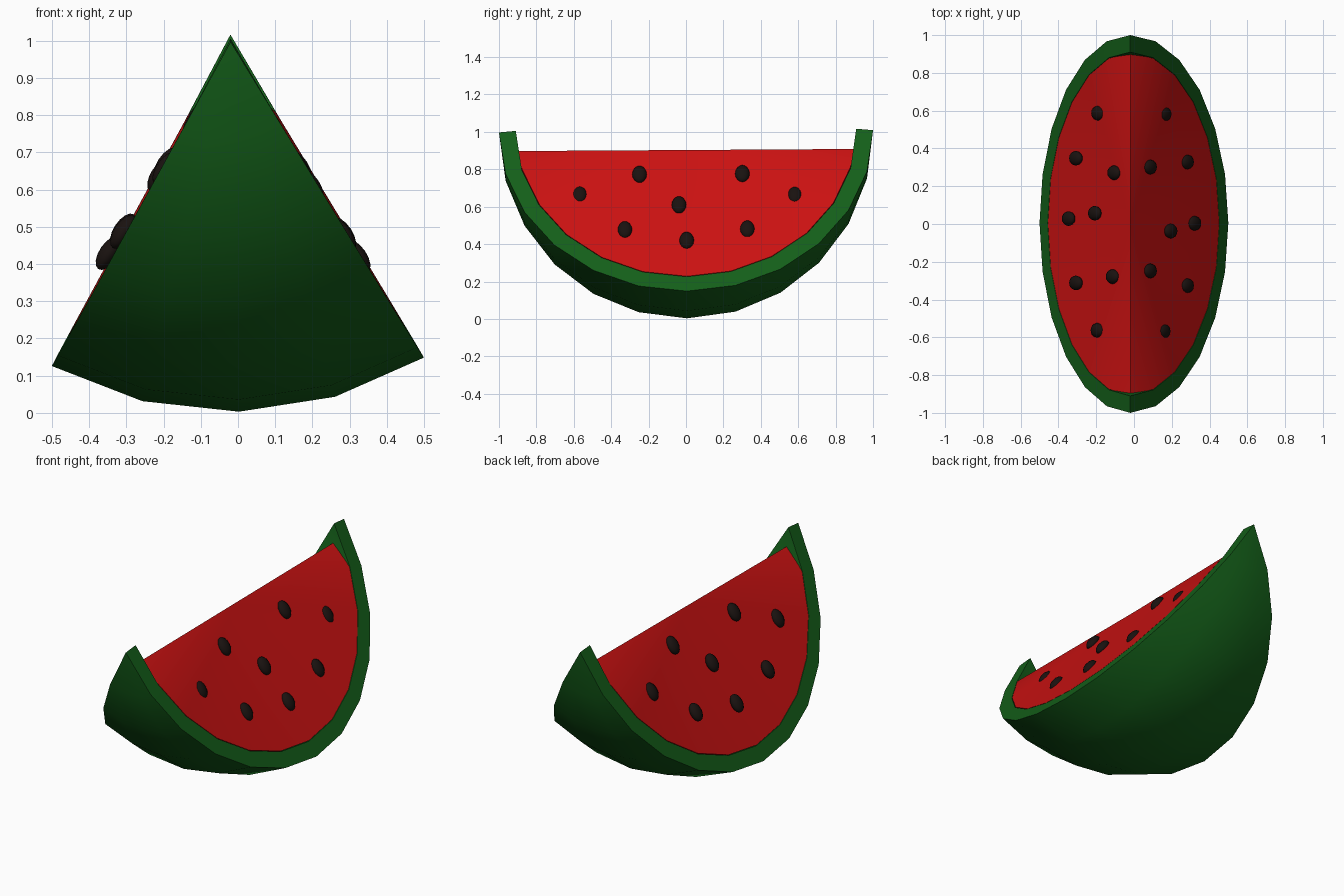
import bpy, bmesh
from math import sin, cos, radians, pi
from mathutils import Matrix, Euler, Vector

if "Cube" in bpy.data.objects:
    bpy.data.objects.remove(bpy.data.objects["Cube"])

RINGS, ARCS, HALF = 12, 4, radians(30)
# whole slice leans very slightly
PLACE = Matrix.Translation((-0.02, 0, 1.003)) @ Euler((radians(0.35), radians(-1.3), 0)).to_matrix().to_4x4()


def material(name, rgb):
    m = bpy.data.materials.new(name)
    m.diffuse_color = (*rgb, 1)
    m.use_nodes = True
    m.node_tree.nodes["Principled BSDF"].inputs["Base Color"].default_value = m.diffuse_color
    return m


def finish(name, bm, mat, angle):
    bmesh.ops.recalc_face_normals(bm, faces=bm.faces[:])
    bm.transform(PLACE)
    me = bpy.data.meshes.new(name)
    bm.to_mesh(me)
    bm.free()
    me.materials.append(mat)
    ob = bpy.data.objects.new(name, me)
    bpy.context.collection.objects.link(ob)
    bpy.ops.object.select_all(action='DESELECT')
    ob.select_set(True)
    bpy.context.view_layer.objects.active = ob
    bpy.ops.object.shade_smooth_by_angle(angle=radians(angle))
    return ob


def shell(bm, r, pole_z=0.0):
    """Wedge of a sphere; returns the two cut edges as vertex rows, pole to pole."""
    poles = [bm.verts.new((0, s * r, pole_z)) for s in (-1, 1)]
    rows = []
    for j in range(ARCS + 1):
        a = -HALF + 2 * HALF * j / ARCS
        mid = []
        for i in range(1, RINGS):
            t = pi * i / RINGS
            mid.append(bm.verts.new((r * sin(t) * sin(a), -r * cos(t), -r * sin(t) * cos(a))))
        rows.append([poles[0], *mid, poles[1]])
    for a, b in zip(rows, rows[1:]):
        for i in range(RINGS):
            bm.faces.new(list(dict.fromkeys((a[i], a[i + 1], b[i + 1], b[i]))))
    return rows[0], rows[-1]


green = material("rind_green", (0.007, 0.115, 0.01))
red = material("flesh_red", (0.6, 0.006, 0.006))
black = material("seed_black", (0.01, 0.006, 0.005))

# rind: outer and inner shell joined along the cut
bm = bmesh.new()
outer = shell(bm, 1.0)
inner = shell(bm, 0.91, 0.008)
for o, n in zip(outer, inner):
    for i in range(RINGS):
        bm.faces.new((o[i], o[i + 1], n[i + 1], n[i]))
finish("rind", bm, green, 30)

# flesh: shell with lowered ridge, cut faces fanned from the ridge centre
bm = bmesh.new()
edges = shell(bm, 0.907, -0.1)
centre = bm.verts.new((0, 0, -0.1))
for row in edges:
    for i in range(RINGS):
        bm.faces.new((centre, row[i], row[i + 1]))
finish("flesh", bm, red, 30)

# seeds: (y, distance from the ridge axis) on each cut face
SEEDS = {
    1: [(-.57, .38), (-.25, .25), (-.04, .447), (.3, .25), (.58, .39),
        (-.33, .605), (.325, .605), (0, .675)],
    -1: [(.585, .379), (.345, .59), (.27, .225), (.025, .66), (.055, .41),
         (-.315, .59), (-.28, .24), (-.565, .385)],
}
OFFSET = {1: (-.038, .038), -1: (-.045, .085)}
for side, spots in SEEDS.items():
    bm = bmesh.new()
    base, slope = OFFSET[side]
    along = Vector((side * sin(HALF), 0, -cos(HALF)))
    out = Vector((side * cos(HALF), 0, sin(HALF)))
    for y, d in spots:
        pos = along * d + out * (base + slope * d) + Vector((0, y, 0))
        turn = Matrix.Rotation(-side * (HALF + slope), 4, 'Y')
        bmesh.ops.create_uvsphere(
            bm, u_segments=12, v_segments=8, radius=1,
            matrix=Matrix.Translation(pos) @ turn @ Matrix.Diagonal((.026, .039, .052, 1)))
    finish("seeds_right" if side > 0 else "seeds_left", bm, black, 60)
